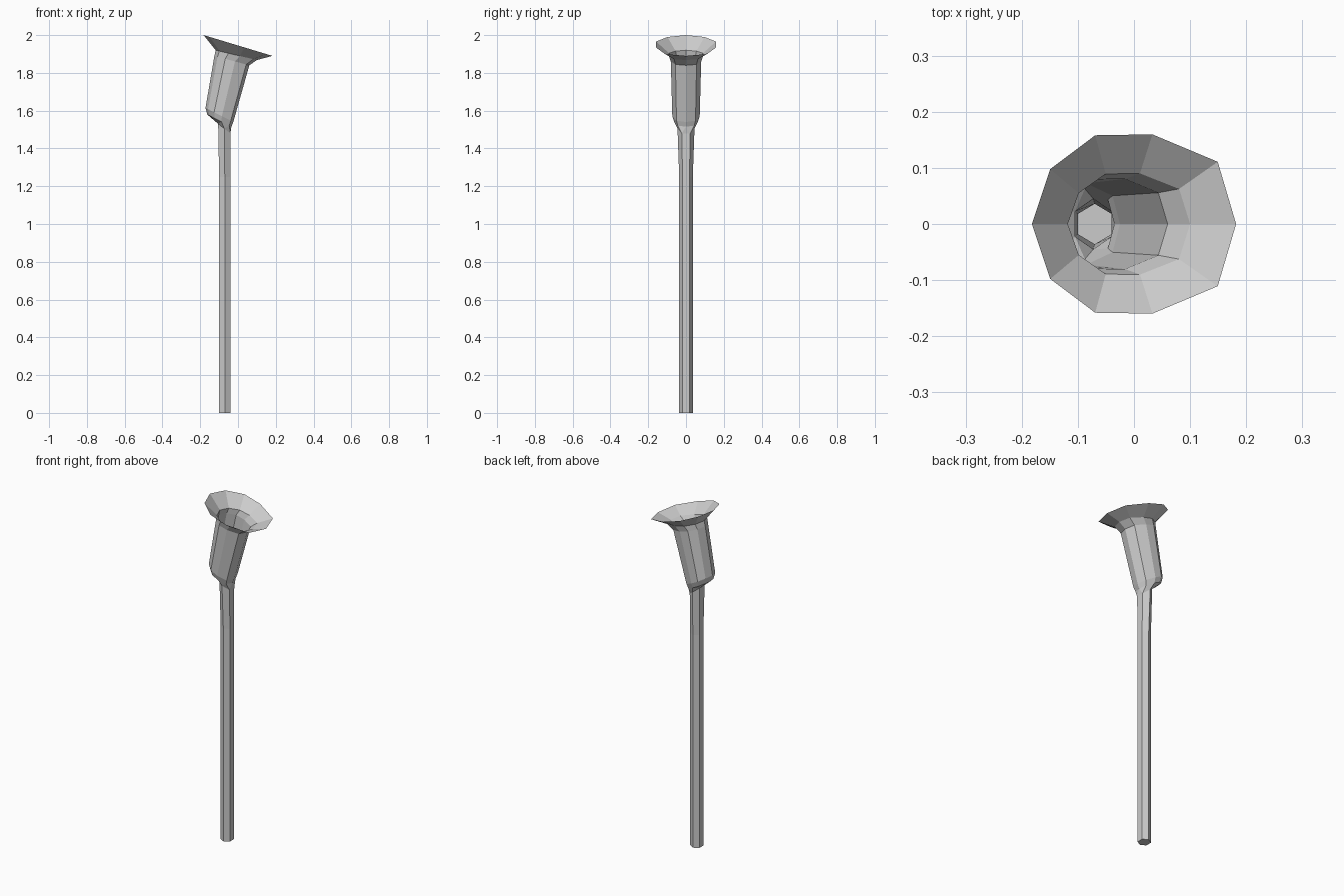
import bpy, bmesh, math

default = bpy.data.objects.get("Cube")
if default:
    bpy.data.objects.remove(default, do_unlink=True)

# Single plain grey
grey = bpy.data.materials.new("plain_grey")
grey.use_nodes = True
colour = (0.6, 0.6, 0.6, 1)
grey.diffuse_color = colour
grey.node_tree.nodes["Principled BSDF"].inputs["Base Color"].default_value = colour

# Ten-sided, slightly uneven outline shared by the cup rings
half = [(1, 0), (.82, .68), (.18, .98), (-.38, .97), (-.82, .6), (-1, 0)]
outline = half + [(x, -y) for x, y in half[-2:0:-1]]
hexagon = [(math.cos(math.radians(a)) / math.cos(math.pi / 6), math.sin(math.radians(a)))
           for a in range(30, 390, 60)]


def ring(bm, shape, left, right, depth):
    """Tilted ring from its left and right (x, z) ends and its y radius."""
    cx, cz = (left[0] + right[0]) / 2, (left[1] + right[1]) / 2
    rx, rz = (right[0] - left[0]) / 2, (right[1] - left[1]) / 2
    vs = [bm.verts.new((cx + x * rx, y * depth, cz + x * rz)) for x, y in shape]
    return vs, [bm.edges.new((v, vs[(i + 1) % len(vs)])) for i, v in enumerate(vs)]


bm = bmesh.new()
# Hexagonal stem, flaring a little under the cup
rings = [
    ring(bm, hexagon, (-.10, 0), (-.04, 0), .036),
    ring(bm, hexagon, (-.10, 1.25), (-.04, 1.25), .036),
    ring(bm, hexagon, (-.105, 1.53), (-.04, 1.48), .045),
    # Rounded cup base, leaning wall, throat and wide rim
    ring(bm, outline, (-.163, 1.58), (-.035, 1.515), .064),
    ring(bm, outline, (-.172, 1.615), (-.025, 1.54), .074),
    ring(bm, outline, (-.125, 1.89), (.06, 1.84), .082),
    ring(bm, outline, (-.118, 1.92), (.10, 1.868), .092),
    ring(bm, outline, (-.182, 2.0), (.182, 1.89), .163),
]
for (va, ea), (vb, eb) in zip(rings, rings[1:]):
    if len(va) == len(vb):
        n = len(va)
        for i in range(n):
            j = (i + 1) % n
            bm.faces.new((va[i], va[j], vb[j], vb[i]))
    else:
        bmesh.ops.bridge_loops(bm, edges=ea + eb)
# Foot of the stem
bm.faces.new(rings[0][0][::-1])
bmesh.ops.recalc_face_normals(bm, faces=bm.faces)

mesh = bpy.data.meshes.new("stem_and_cup")
bm.to_mesh(mesh)
bm.free()
mesh.materials.append(grey)
bpy.context.collection.objects.link(bpy.data.objects.new("stem_and_cup", mesh))
